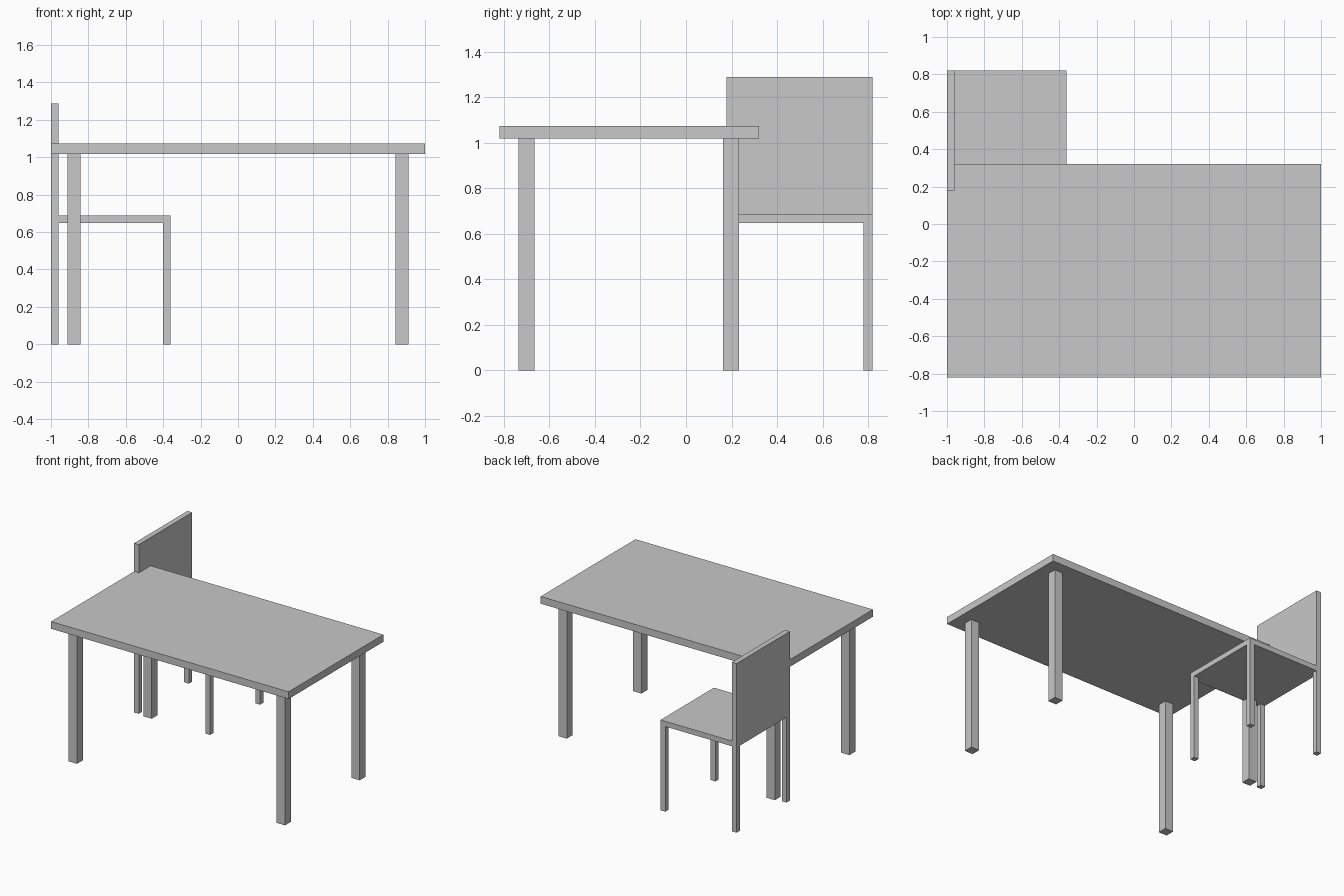
import bpy
import bmesh
from mathutils import Vector

if "Cube" in bpy.data.objects:
    bpy.data.objects.remove(bpy.data.objects["Cube"])

grey = bpy.data.materials.new("light_grey")
grey.diffuse_color = (0.58, 0.58, 0.58, 1.0)
grey.use_nodes = True
grey.node_tree.nodes["Principled BSDF"].inputs["Base Color"].default_value = grey.diffuse_color


def box(name, lo, hi):
    """Axis-aligned box between two opposite corners."""
    lo, hi = Vector(lo), Vector(hi)
    bm = bmesh.new()
    bmesh.ops.create_cube(bm, size=1.0)
    bmesh.ops.scale(bm, vec=hi - lo, verts=bm.verts)
    bmesh.ops.translate(bm, vec=(lo + hi) / 2, verts=bm.verts)
    mesh = bpy.data.meshes.new(name)
    bm.to_mesh(mesh)
    bm.free()
    mesh.materials.append(grey)
    obj = bpy.data.objects.new(name, mesh)
    bpy.context.collection.objects.link(obj)
    return obj


def legs(name, xs, ys, width, height):
    """Four square legs whose lower corners lie at each x, y pair."""
    for x in xs:
        for y in ys:
            side = "left" if x == xs[0] else "right"
            end = "front" if y == ys[0] else "back"
            box(f"{name}_{end}_{side}_leg", (x, y, 0), (x + width, y + width, height))


# Table
TABLE_UNDER = 1.018
box("table_top", (-1, -0.82, TABLE_UNDER), (1, 0.32, 1.073))
legs("table", (-0.911, 0.841), (-0.735, 0.163), 0.07, TABLE_UNDER)

# Chair, partly tucked under the table and facing +x
SEAT_UNDER = 0.648
box("chair_seat", (-0.96, 0.178, SEAT_UNDER), (-0.36, 0.82, 0.688))
box("chair_back", (-1, 0.178, SEAT_UNDER), (-0.96, 0.82, 1.288))
legs("chair", (-1, -0.40), (0.178, 0.78), 0.04, SEAT_UNDER)
